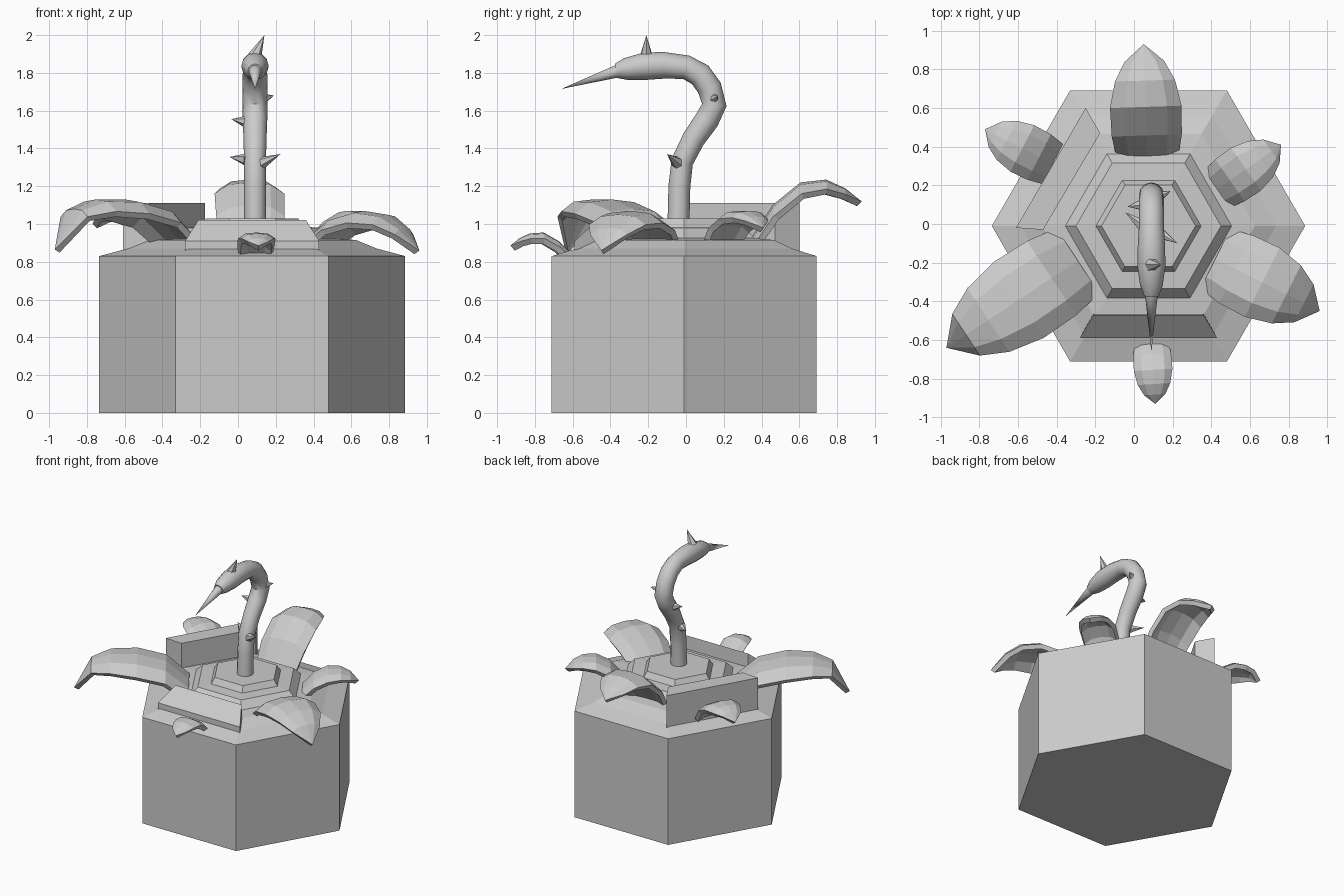
import bpy, bmesh, math
from mathutils import Vector

if "Cube" in bpy.data.objects:
    bpy.data.objects.remove(bpy.data.objects["Cube"])

CX, CY = 0.075, -0.01      # centre of the hexagonal block


def finish(name, bm):
    me = bpy.data.meshes.new(name)
    bm.to_mesh(me)
    bm.free()
    ob = bpy.data.objects.new(name, me)
    bpy.context.collection.objects.link(ob)
    return ob


def hex_stack(name, profile):
    """Six-sided stack from (radius, z) pairs, bottom to top."""
    bm = bmesh.new()
    rings = [[bm.verts.new((CX + r * math.cos(k * math.pi / 3),
                            CY + r * math.sin(k * math.pi / 3), z)) for k in range(6)]
             for r, z in profile]
    for a, b in zip(rings, rings[1:]):
        for k in range(6):
            n = (k + 1) % 6
            bm.faces.new((a[k], a[n], b[n], b[k]))
    bm.faces.new(rings[0][::-1])
    bm.faces.new(rings[-1])
    return finish(name, bm)


def hull(name, points):
    bm = bmesh.new()
    for p in points:
        bm.verts.new(p)
    bmesh.ops.convex_hull(bm, input=bm.verts[:])
    bmesh.ops.dissolve_limit(bm, angle_limit=0.02, verts=bm.verts[:], edges=bm.edges[:])
    return finish(name, bm)


def leaf(name, base, tip, width, heights, thick=0.035):
    """Arched leaf blade: heights are the ridge z along its length."""
    ts = (0, 0.2, 0.45, 0.68, 0.85, 1)
    ws = (0.86, 0.98, 1, 0.84, 0.55, 0)
    base, tip = Vector((*base, 0)), Vector((*tip, 0))
    d = (tip - base).normalized()
    side = Vector((-d.y, d.x, 0))
    bm = bmesh.new()
    rows = []
    for t, w, z in zip(ts, ws, heights):
        row = []
        for s, drop in ((-1, 0.16), (-0.6, 0.03), (0, 0), (0.6, 0.03), (1, 0.16)):
            p = base.lerp(tip, t) + side * (s * w * width / 2)
            p.z = z - drop * w * width
            row.append(bm.verts.new(p))
        rows.append(row)
    for a, b in zip(rows, rows[1:]):
        for j in range(4):
            bm.faces.new((a[j], b[j], b[j + 1], a[j + 1]))
    bmesh.ops.remove_doubles(bm, verts=bm.verts[:], dist=0.001)
    ob = finish(name, bm)
    m = ob.modifiers.new("thickness", 'SOLIDIFY')
    m.thickness, m.offset = thick, -1
    return ob


def spike(name, base, tip, r, sides=6):
    base, tip = Vector(base), Vector(tip)
    d = tip - base
    bpy.ops.mesh.primitive_cone_add(vertices=sides, radius1=r, radius2=0, depth=d.length,
                                    location=(base + tip) / 2,
                                    rotation=d.to_track_quat('Z', 'Y').to_euler())
    bpy.context.object.name = name


# Hexagonal ground block with stepped top
hex_stack("hex_block", [(0.81, 0), (0.81, 0.83), (0.66, 0.87), (0.55, 0.915), (0.43, 0.925),
                        (0.375, 0.98), (0.272, 0.985), (0.243, 1.03)])

# Raised slabs on the front and back-left sides
hull("front_slab", [(-0.28, -0.59, 0.84), (0.43, -0.59, 0.84), (-0.28, -0.59, 0.91),
                    (0.43, -0.59, 0.91), (-0.21, -0.47, 1.02), (0.36, -0.47, 1.02),
                    (-0.21, -0.46, 0.84), (0.36, -0.46, 0.84)])
hull("back_left_slab", [(x, y, z) for z in (0.84, 1.11) for x, y in
                        ((-0.25, 0.6), (-0.175, 0.47), (-0.47, -0.03), (-0.61, -0.02))])

# Leaves around the stem
leaf("back_leaf", (0.07, 0.34), (0.05, 0.93), 0.37, (0.92, 1.10, 1.22, 1.235, 1.19, 1.12))
leaf("back_right_leaf", (0.43, 0.18), (0.76, 0.41), 0.27, (0.93, 1.02, 1.07, 1.07, 1.04, 0.98))
leaf("front_right_leaf", (0.42, -0.18), (0.96, -0.45), 0.4, (0.94, 1.03, 1.07, 1.05, 0.98, 0.86))
leaf("front_leaf", (0.09, -0.61), (0.11, -0.93), 0.2, (0.85, 0.91, 0.955, 0.95, 0.925, 0.885))
leaf("front_left_leaf", (-0.29, -0.19), (-0.97, -0.64), 0.47, (0.94, 1.08, 1.13, 1.13, 1.08, 0.865))
leaf("back_left_leaf", (-0.42, 0.31), (-0.77, 0.49), 0.27, (0.93, 1.03, 1.08, 1.08, 1.06, 1.0))

# Curved stem ending in a thicker head
path = [(-0.04, 1.0, 1), (-0.035, 1.2, 1), (-0.02, 1.33, 1), (0.04, 1.45, 1.05), (0.11, 1.55, 1.12),
        (0.15, 1.63, 1.12), (0.125, 1.72, 1.12), (0.075, 1.79, 1.12), (0, 1.83, 1.1),
        (-0.12, 1.84, 1.22), (-0.22, 1.835, 1.25), (-0.32, 1.82, 1), (-0.37, 1.81, 0.66)]
cu = bpy.data.curves.new("stem", 'CURVE')
cu.dimensions = '3D'
cu.bevel_depth = 0.058
cu.bevel_resolution = 4
cu.use_fill_caps = True
sp = cu.splines.new('POLY')
sp.points.add(len(path) - 1)
for p, (y, z, r) in zip(sp.points, path):
    p.co = (0.09, y, z, 1)
    p.radius = r
stem = bpy.data.objects.new("stem", cu)
bpy.context.collection.objects.link(stem)
bpy.ops.object.select_all(action='DESELECT')
stem.select_set(True)
bpy.context.view_layer.objects.active = stem
bpy.ops.object.convert(target='MESH')
bpy.ops.object.shade_smooth_by_angle(angle=math.radians(40))

# Beak and thorns
spike("beak", (0.09, -0.36, 1.81), (0.09, -0.66, 1.715), 0.034, 12)
bpy.ops.object.shade_smooth_by_angle(angle=math.radians(40))
thorns = [((0.09, -0.21, 1.89), (0.14, -0.21, 2.0)),
          ((0.12, 0.14, 1.66), (0.19, 0.17, 1.68)),
          ((0.05, 0.1, 1.54), (-0.035, 0.09, 1.555)),
          ((0.05, -0.01, 1.34), (-0.045, 0.06, 1.355)),
          ((0.12, -0.04, 1.32), (0.225, -0.1, 1.37))]
for i, (a, b) in enumerate(thorns):
    spike(f"thorn_{i + 1}", a, b, 0.036)
